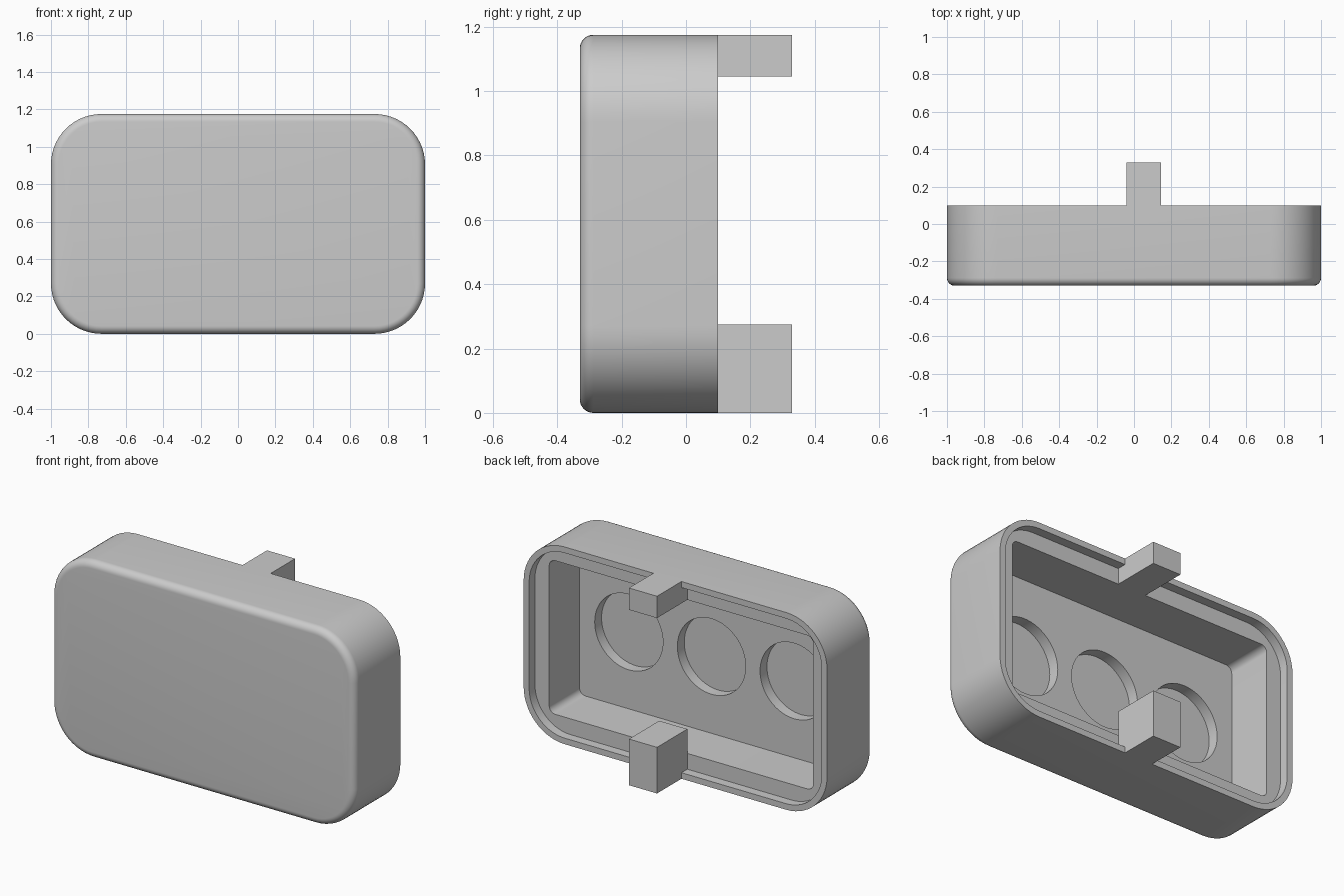
import bpy, bmesh, math

if "Cube" in bpy.data.objects:
    bpy.data.objects.remove(bpy.data.objects["Cube"], do_unlink=True)

HEIGHT, MID = 1.175, 1.175 / 2
FRONT, RIM, STEP, FLOOR, HOLE = -0.33, 0.10, 0.045, -0.24, -0.305
CORNER, FILLET, LIP, WALL = 0.27, 0.042, 0.036, 0.13

grey = bpy.data.materials.new("plain grey")
grey.use_nodes = True
grey.diffuse_color = (0.6, 0.6, 0.6, 1)
grey.node_tree.nodes["Principled BSDF"].inputs["Base Color"].default_value = (0.6, 0.6, 0.6, 1)


def finish(bm, name):
    bmesh.ops.recalc_face_normals(bm, faces=bm.faces)
    mesh = bpy.data.meshes.new(name)
    bm.to_mesh(mesh)
    bm.free()
    mesh.materials.append(grey)
    obj = bpy.data.objects.new(name, mesh)
    bpy.context.collection.objects.link(obj)
    return obj


def rounded_loop(bm, inset, y, radius, steps=14):
    """Rounded rectangle, inset from the outer outline, at depth y."""
    half_x, half_z = 1 - inset - radius, MID - inset - radius
    loop = []
    for q, (sx, sz) in enumerate([(1, 1), (-1, 1), (-1, -1), (1, -1)]):
        for i in range(steps + 1):
            a = (q + i / steps) * math.pi / 2
            loop.append(bm.verts.new((sx * half_x + radius * math.cos(a), y,
                                      MID + sz * half_z + radius * math.sin(a))))
    return loop


# Shell: front fillet, outer wall, rim lip, step and deep tray
sections = []
for i in range(9):
    a = i / 8 * math.pi / 2
    inset = FILLET * (1 - math.sin(a))
    sections.append((inset, FRONT + FILLET * (1 - math.cos(a)), CORNER - inset))
sections += [(0, RIM, CORNER), (LIP, RIM, CORNER - LIP), (LIP, STEP, CORNER - LIP),
             (WALL, STEP, 0.04), (WALL, FLOOR, 0.04)]
bm = bmesh.new()
loops = [rounded_loop(bm, *s) for s in sections]
for a, b in zip(loops, loops[1:]):
    for i in range(len(a)):
        j = (i + 1) % len(a)
        bm.faces.new((a[i], a[j], b[j], b[i]))
bm.faces.new(loops[0])
bm.faces.new(loops[-1])
shell = finish(bm, "tray_shell")

# Three round pockets in the tray floor
bm = bmesh.new()
for x in (-0.545, 0, 0.545):
    ring = [bm.verts.new((x + 0.225 * math.cos(t), HOLE, MID + 0.225 * math.sin(t)))
            for t in (math.tau * i / 64 for i in range(64))]
    face = bm.faces.new(ring)
    ext = bmesh.ops.extrude_face_region(bm, geom=[face])["geom"]
    bmesh.ops.translate(bm, vec=(0, 0.15, 0),
                        verts=[v for v in ext if isinstance(v, bmesh.types.BMVert)])
cutter = finish(bm, "pocket_cutter")
cutter.hide_render = True
cut = shell.modifiers.new("pockets", "BOOLEAN")
cut.operation, cut.solver, cut.object = "DIFFERENCE", "EXACT", cutter
bpy.ops.object.select_all(action="DESELECT")
bpy.context.view_layer.objects.active = shell
shell.select_set(True)
bpy.ops.object.modifier_apply(modifier=cut.name)
bpy.data.objects.remove(cutter, do_unlink=True)
bpy.ops.object.shade_smooth_by_angle(angle=math.radians(30))


# Tabs: side profile notched over the rim lip, extruded across
def tab(name, outer, inner, buried):
    profile = [(0.33, outer), (0.33, inner), (STEP, inner),
               (STEP, buried), (RIM, buried), (RIM, outer)]
    bm = bmesh.new()
    face = bm.faces.new([bm.verts.new((-0.04, y, z)) for y, z in profile])
    ext = bmesh.ops.extrude_face_region(bm, geom=[face])["geom"]
    bmesh.ops.translate(bm, vec=(0.185, 0, 0),
                        verts=[v for v in ext if isinstance(v, bmesh.types.BMVert)])
    finish(bm, name)


tab("upper_tab", HEIGHT, HEIGHT - WALL, HEIGHT - LIP / 2)
tab("lower_tab", 0, 0.275, LIP / 2)
